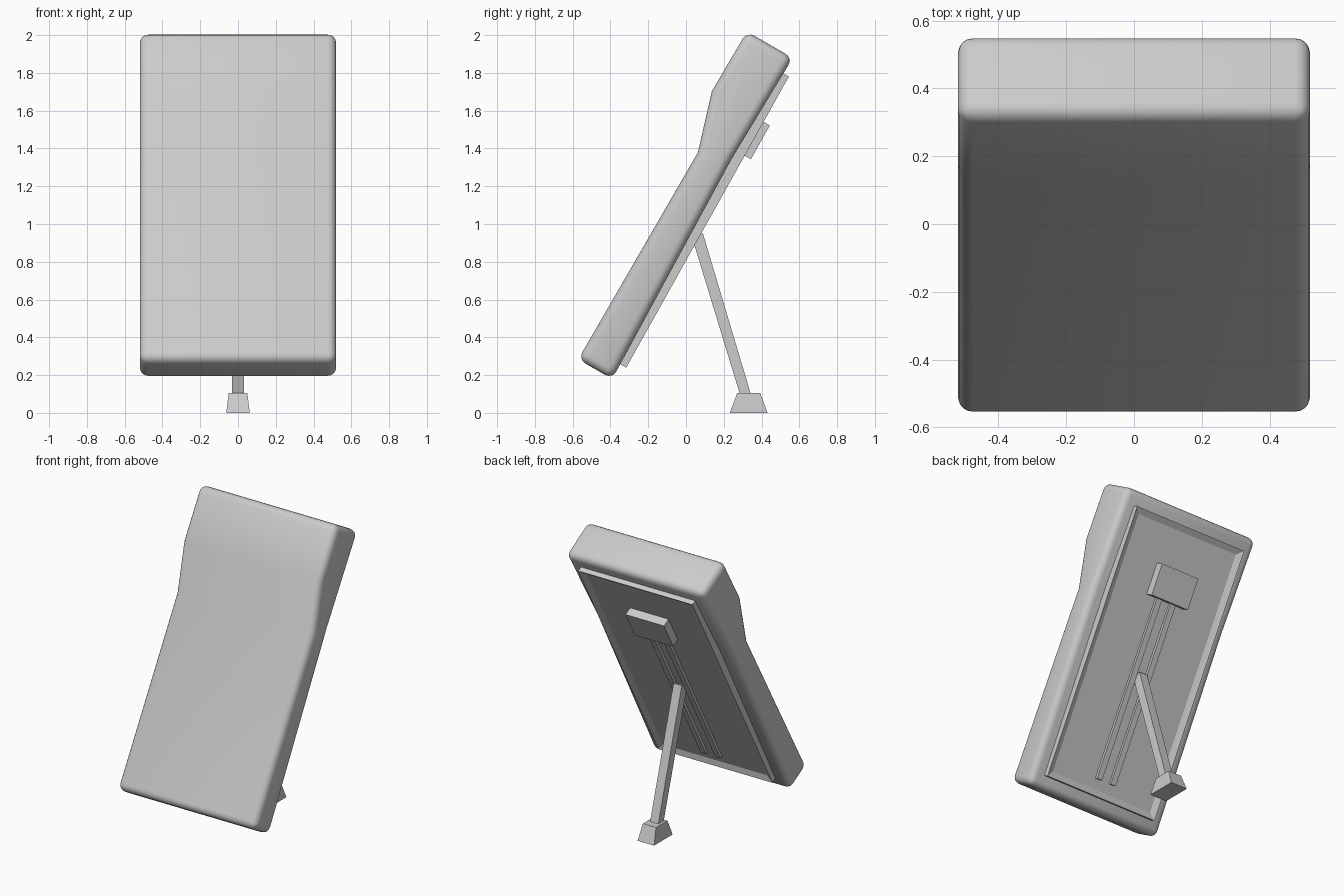
import bpy, bmesh
from math import radians

cube = bpy.data.objects.get("Cube")
if cube:
    bpy.data.objects.remove(cube, do_unlink=True)

grey = bpy.data.materials.new("light_grey")
grey.use_nodes = True
grey.diffuse_color = (0.6, 0.6, 0.6, 1)
grey.node_tree.nodes["Principled BSDF"].inputs["Base Color"].default_value = (0.6, 0.6, 0.6, 1)

BODY_TILT = radians(-30)
BACK_TILT = radians(-29.2)


def finish(name, bm, tilt=0.0):
    """Turn a bmesh into a tilted object."""
    bmesh.ops.recalc_face_normals(bm, faces=bm.faces[:])
    mesh = bpy.data.meshes.new(name)
    bm.to_mesh(mesh)
    bm.free()
    mesh.materials.append(grey)
    obj = bpy.data.objects.new(name, mesh)
    obj.rotation_euler.x = tilt
    bpy.context.collection.objects.link(obj)
    return obj


def box_bmesh(x, y, z):
    """Box spanning three (low, high) ranges."""
    bm = bmesh.new()
    bmesh.ops.create_cube(bm, size=1)
    for v in bm.verts:
        v.co = [r[0] if c < 0 else r[1] for c, r in zip(v.co, (x, y, z))]
    return bm


# Padded body: side profile (depth, height along the slope) extruded across
profile = [(-0.428, -0.04), (-0.636, -0.04), (-0.635, 1.226),
           (-0.733, 1.543), (-0.73, 1.91), (-0.45, 1.91), (-0.463, 1.28)]
bm = bmesh.new()
side = bm.faces.new([bm.verts.new((-0.52, d, h)) for d, h in profile])
ext = bmesh.ops.extrude_face_region(bm, geom=[side], use_keep_orig=True)
for v in ext["geom"]:
    if isinstance(v, bmesh.types.BMVert):
        v.co.x = 0.52
body = finish("padded_body", bm, BODY_TILT)
bevel = body.modifiers.new("rounded_edges", "BEVEL")
bevel.width = 0.045
bevel.segments = 4
bevel.limit_method = "ANGLE"
bevel.angle_limit = radians(40)
for p in body.data.polygons:
    p.use_smooth = True

# Back panel with a raised rim around a shallow recess
bm = box_bmesh((-0.43, 0.43), (-0.46, -0.393), (0.055, 1.82))
bm.normal_update()
back = max(bm.faces, key=lambda f: f.calc_center_median().y)
bmesh.ops.inset_region(bm, faces=[back], thickness=0.055)
for v in back.verts:
    v.co.y -= 0.018
finish("back_panel", bm, BACK_TILT)

# Twin guide rails down the middle of the panel
for name, cx in (("left_guide_rail", 0.055), ("right_guide_rail", -0.055)):
    bm = box_bmesh((cx - 0.02, cx + 0.02), (-0.43, -0.393), (0.16, 1.36))
    finish(name, bm, BACK_TILT)

# Bracket block above the rails
finish("bracket_block", box_bmesh((-0.145, 0.145), (-0.43, -0.355), (1.34, 1.545)), BACK_TILT)

# Support leg, leaning from the panel down to the foot
bm = box_bmesh((-0.031, 0.031), (-0.029, 0.029), (0.08, 0.93))
for v in bm.verts:
    v.co.y += 0.32 - (v.co.z - 0.08) * 0.305
    if v.co.z > 0.5 and v.co.y > 0.06:
        v.co.z += 0.02
finish("support_leg", bm)

# Tapered foot
bm = box_bmesh((-0.062, 0.062), (-0.1, 0.1), (0, 0.105))
for v in bm.verts:
    if v.co.z > 0.05:
        v.co.x *= 0.8
        v.co.y *= 0.61
    v.co.y += 0.332
finish("foot", bm)
